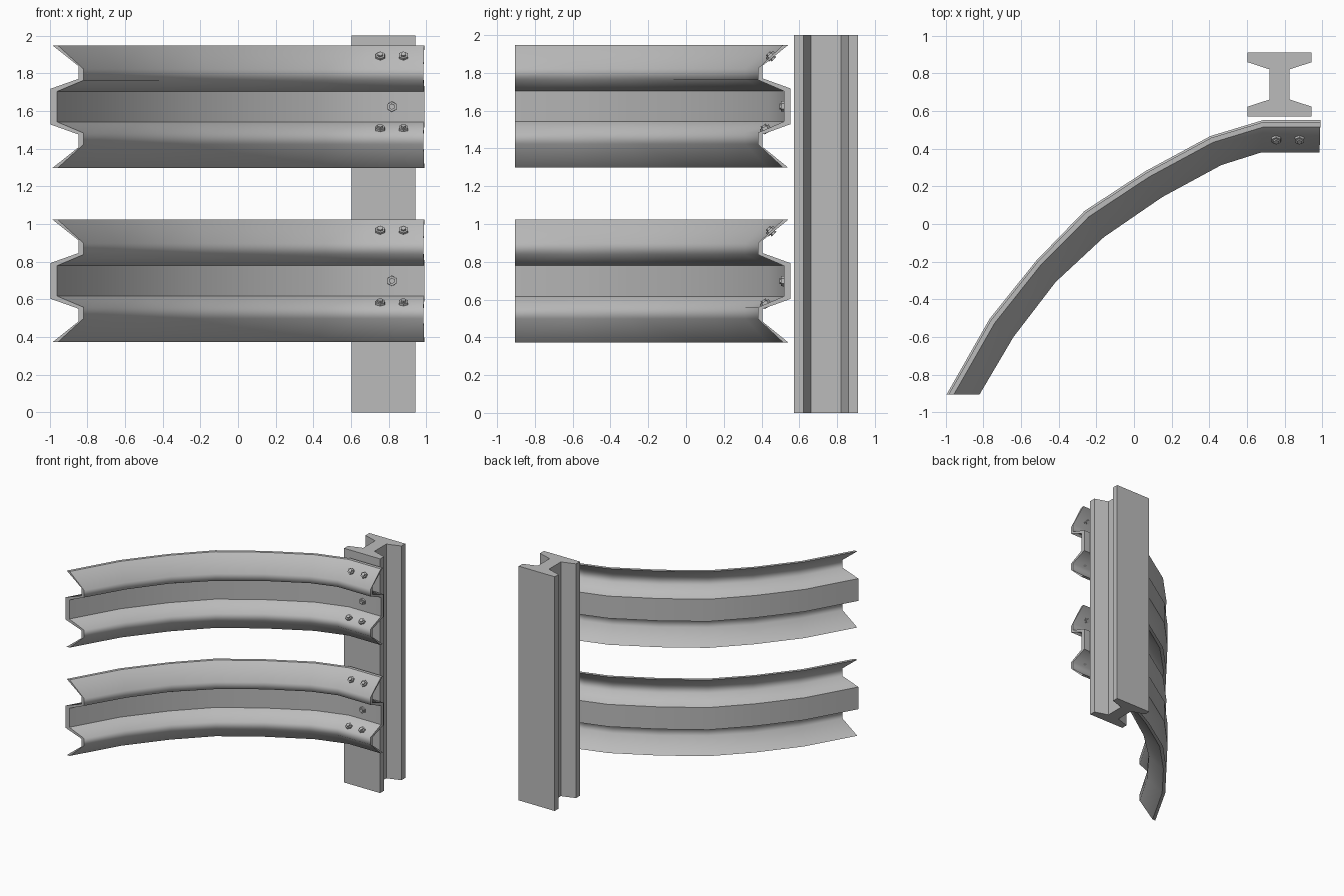
import bpy, bmesh
from math import radians
from mathutils import Vector, Matrix

if "Cube" in bpy.data.objects:
    bpy.data.objects.remove(bpy.data.objects["Cube"], do_unlink=True)


def material(name, value):
    m = bpy.data.materials.new(name)
    m.use_nodes = True
    m.diffuse_color = (value, value, value, 1)
    m.node_tree.nodes["Principled BSDF"].inputs["Base Color"].default_value = (value, value, value, 1)
    return m


steel = material("galvanised grey", 0.5)


def finish(name, bm):
    bmesh.ops.recalc_face_normals(bm, faces=bm.faces)
    me = bpy.data.meshes.new(name)
    bm.to_mesh(me)
    bm.free()
    me.materials.append(steel)
    ob = bpy.data.objects.new(name, me)
    bpy.context.collection.objects.link(ob)
    return ob


# Plan curves followed by the back and the nose of each rail
BACK = [(-0.995, -0.905), (-0.767, -0.504), (-0.52, -0.196), (-0.263, 0.069),
        (0.06, 0.28), (0.406, 0.467), (0.687, 0.552), (0.99, 0.552)]
NOSE = [(-0.82, -0.905), (-0.64, -0.6), (-0.416, -0.308), (-0.16, -0.07),
        (0.15, 0.143), (0.464, 0.313), (0.676, 0.38), (0.985, 0.38)]

# Upper half of the W section as (depth 0 back .. 1 nose, height from middle)
REAR_HALF = [(0.06, 0.325), (0.85, 0.215), (0.85, 0.148), (0, 0.095)]
FRONT_HALF = [(0.22, 0.325), (1, 0.2), (1, 0.14), (0.2, 0.081)]


def mirrored(half):
    return half + [(d, -z) for d, z in reversed(half)]


SECTION = mirrored(REAR_HALF) + mirrored(FRONT_HALF)[::-1]
SHARP_RUNS = {0, 3, 4, 7, 8, 11, 12, 15}   # rims and web corners


def make_rail(name, mid):
    bm = bmesh.new()
    rings = []
    for b, f in zip(BACK, NOSE):
        b, f = Vector((*b, mid)), Vector((*f, mid))
        rings.append([bm.verts.new(b.lerp(f, d) + Vector((0, 0, z))) for d, z in SECTION])
    n = len(SECTION)
    for r0, r1 in zip(rings, rings[1:]):
        for i in range(n):
            j = (i + 1) % n
            bm.faces.new((r0[i], r0[j], r1[j], r1[i])).smooth = True
    # end caps, one quad per strip of plate
    for ring in (rings[0], rings[-1]):
        for i in range(7):
            bm.faces.new((ring[i], ring[i + 1], ring[14 - i], ring[15 - i]))
        for i in range(n):
            e = bm.edges.get((ring[i], ring[(i + 1) % n]))
            e.smooth = False
    for r0, r1 in zip(rings, rings[1:]):
        for i in SHARP_RUNS:
            bm.edges.get((r0[i], r1[i])).smooth = False
    return finish(name, bm)


# Hex bolt heads: x, y, height from rail middle, upward tilt
BOLTS = [(0.755, 0.45, 0.265, 45), (0.878, 0.45, 0.265, 45), (0.817, 0.517, 0, 0),
         (0.755, 0.42, -0.12, 60), (0.878, 0.42, -0.12, 60)]


def make_bolts(name, mid):
    bm = bmesh.new()
    for x, y, z, tilt in BOLTS:
        place = Matrix.Translation((x, y, mid + z)) @ Matrix.Rotation(radians(90 - tilt), 4, 'X')
        for radius, depth in ((0.029, 0.026), (0.017, 0.046)):
            bmesh.ops.create_cone(bm, cap_ends=True, segments=6, radius1=radius,
                                  radius2=radius * 0.93, depth=depth, matrix=place)
    return finish(name, bm)


for label, mid in (("upper", 1.623), ("lower", 0.698)):
    make_rail(label + "_rail", mid)
    make_bolts(label + "_rail_bolts", mid)

# I-section post with tapered flanges
side = [(0.17, -0.17), (0.17, -0.118), (0.053, -0.08),
        (0.053, 0.08), (0.17, 0.118), (0.17, 0.17)]
outline = side + [(-x, y) for x, y in reversed(side)]
bm = bmesh.new()
base = bm.faces.new([bm.verts.new((0.773 + x, 0.741 + y, 0)) for x, y in outline])
top = bmesh.ops.extrude_face_region(bm, geom=[base])
bmesh.ops.translate(bm, vec=(0, 0, 2),
                    verts=[v for v in top["geom"] if isinstance(v, bmesh.types.BMVert)])
finish("post", bm)
